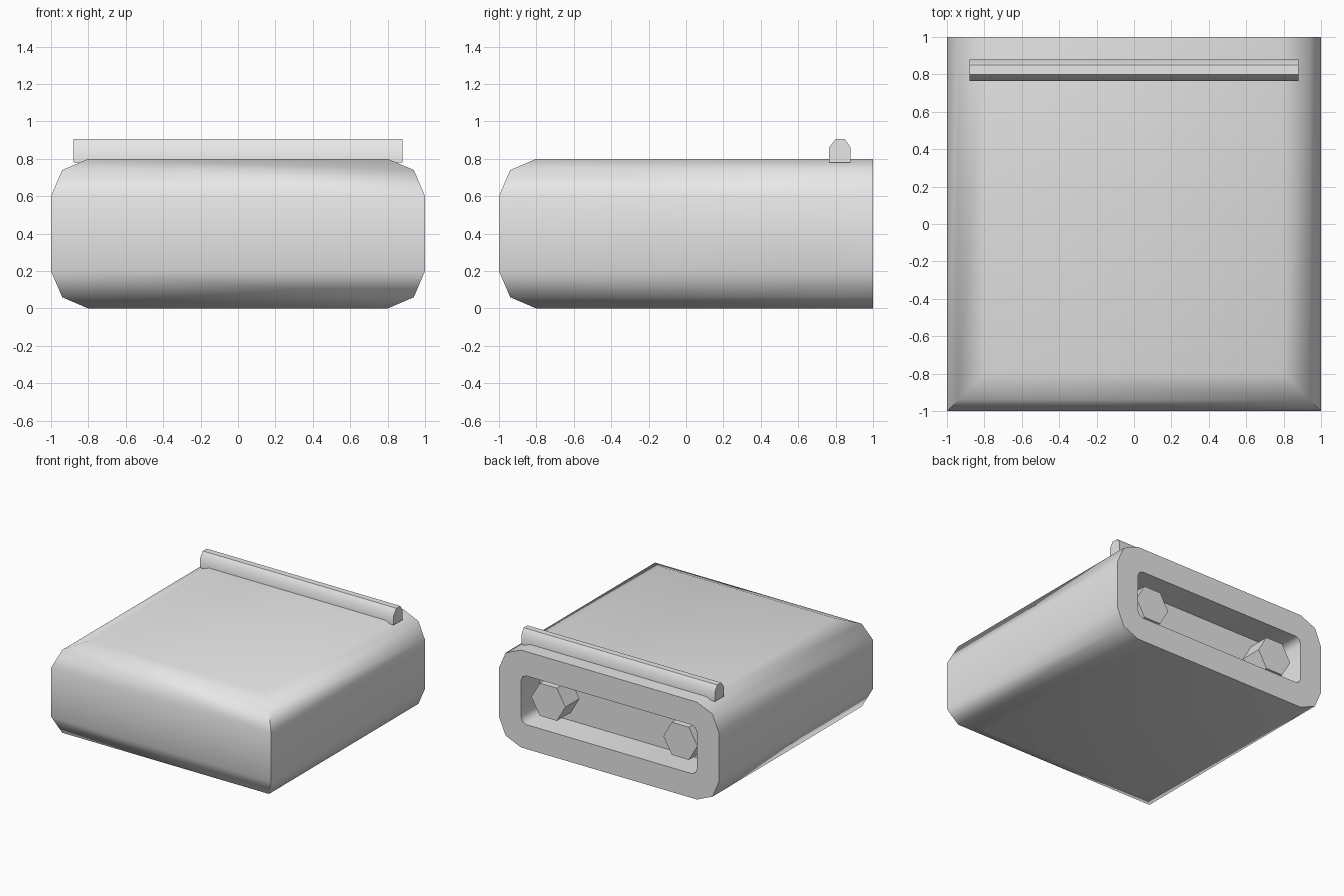
import bpy, bmesh, math

cube = bpy.data.objects.get("Cube")
if cube:
    bpy.data.objects.remove(cube, do_unlink=True)

grey = bpy.data.materials.new("light_grey")
grey.use_nodes = True
grey.diffuse_color = (0.8, 0.8, 0.8, 1)
grey.node_tree.nodes["Principled BSDF"].inputs["Base Color"].default_value = (0.8, 0.8, 0.8, 1)

# Rounded edge as (height above the edge, inset from the side)
EDGE = [(0, 0.2), (0.06, 0.06), (0.2, 0)]


def finish(bm, name, angle=50):
    bmesh.ops.recalc_face_normals(bm, faces=bm.faces)
    mesh = bpy.data.meshes.new(name)
    bm.to_mesh(mesh)
    bm.free()
    mesh.materials.append(grey)
    obj = bpy.data.objects.new(name, mesh)
    bpy.context.collection.objects.link(obj)
    bpy.ops.object.select_all(action='DESELECT')
    obj.select_set(True)
    bpy.context.view_layer.objects.active = obj
    bpy.ops.object.shade_smooth_by_angle(angle=math.radians(angle))
    return obj


def levels(z0, z1, size):
    """Heights and insets of a rounded side, bottom to top."""
    low = [(z0 + h * size, i * size) for h, i in EDGE]
    return low + [(z0 + z1 - z, i) for z, i in reversed(low)]


def outline(bm, half_width, y, rows):
    right = [bm.verts.new((half_width - i, y, z)) for z, i in rows]
    left = [bm.verts.new((i - half_width, y, z)) for z, i in rows]
    return right + left[::-1]


def bridge(bm, a, b):
    n = len(a)
    for k in range(n):
        bm.faces.new((a[k], a[(k + 1) % n], b[(k + 1) % n], b[k]))


def prism(name, profile, axis, start, end):
    """Extrude a closed profile along x or y."""
    bm = bmesh.new()
    rings = []
    for t in (start, end):
        rings.append([bm.verts.new((t, p, z) if axis == 'x' else (p, t, z)) for p, z in profile])
        bm.faces.new(rings[-1])
    bridge(bm, *rings)
    return finish(bm, name)


# Body: rounded shell with a flat back and a recess in it
bm = bmesh.new()
rows = levels(0, 0.8, 1)
back = outline(bm, 1, 1, rows)
front = [bm.verts.new((v.co.x, i - 1, z))
         for v, (z, i) in zip(back, rows + rows[::-1])]
n = len(rows)
bridge(bm, back, front)
for k in range(n - 1):
    bm.faces.new((front[k], front[k + 1], front[-k - 2], front[-k - 1]))
opening = outline(bm, 0.8, 1, levels(0.2, 0.6, 0.25))
floor = outline(bm, 0.8, 0.75, levels(0.2, 0.6, 0.25))
bridge(bm, back, opening)
bridge(bm, opening, floor)
bm.faces.new(floor)
finish(bm, "body")

# Top rail with chamfered upper edges
prism("top_rail", [(0.765, 0.78), (0.88, 0.78), (0.88, 0.86), (0.85, 0.905),
                   (0.8, 0.905), (0.765, 0.86)], 'x', -0.88, 0.88)

# Hexagonal pegs in the recess
for side, name in ((1, "left_peg"), (-1, "right_peg")):
    hexagon = [(side * 0.6 + 0.155 * math.cos(k * math.pi / 3),
                0.4 + 0.155 * math.sin(k * math.pi / 3)) for k in range(6)]
    prism(name, hexagon, 'y', 0.74, 0.93)
